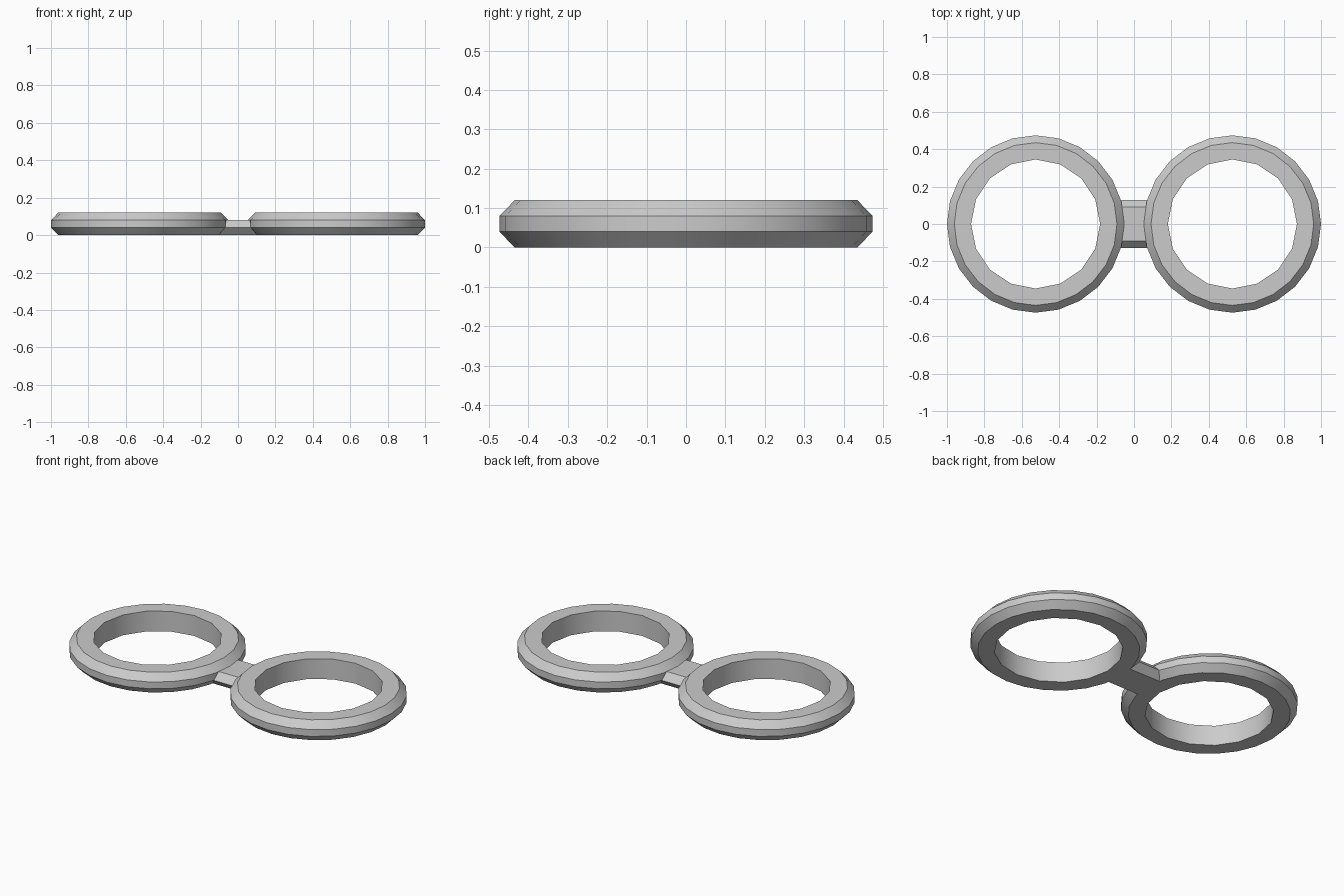
import bpy, bmesh
from math import cos, sin, tau

cube = bpy.data.objects.get("Cube")
if cube:
    bpy.data.objects.remove(cube)

HEIGHT, CHAMFER = 0.12, 0.04
OUTER, RIM, INNER = 0.474, 0.435, 0.345
CENTRE_X = 0.526

metal = bpy.data.materials.new("grey_metal")
metal.use_nodes = True
GREY = (0.6, 0.6, 0.6, 1)
metal.diffuse_color = GREY
metal.node_tree.nodes["Principled BSDF"].inputs["Base Color"].default_value = GREY


def finish(name, bm, x=0):
    bmesh.ops.recalc_face_normals(bm, faces=bm.faces)
    mesh = bpy.data.meshes.new(name)
    bm.to_mesh(mesh)
    bm.free()
    mesh.materials.append(metal)
    obj = bpy.data.objects.new(name, mesh)
    bpy.context.collection.objects.link(obj)
    obj.location.x = x
    bpy.ops.object.select_all(action="DESELECT")
    obj.select_set(True)
    bpy.context.view_layer.objects.active = obj
    bpy.ops.object.shade_smooth_by_angle(angle=tau / 12)


def circle(bm, radius, z, sides):
    return [bm.verts.new((radius * cos(tau * i / sides), radius * sin(tau * i / sides), z))
            for i in range(sides)]


def wall(bm, low, high):
    n = len(low)
    for i in range(n):
        j = (i + 1) % n
        bm.faces.new((low[i], low[j], high[j], high[i]))


def loop_edges(bm, loop):
    return [bm.edges.get((loop[i - 1], loop[i])) for i in range(len(loop))]


# Rings: chamfered 24-sided outside, 16-sided hole
def ring(name, x):
    bm = bmesh.new()
    profile = [(RIM, 0), (OUTER, CHAMFER), (OUTER, HEIGHT - CHAMFER), (RIM, HEIGHT)]
    outer = [circle(bm, r, z, 24) for r, z in profile]
    hole = [circle(bm, INNER, z, 16) for z in (0, HEIGHT)]
    for low, high in zip(outer, outer[1:]):
        wall(bm, low, high)
    wall(bm, *hole)
    # Flat annular caps
    for rim, inner in ((outer[0], hole[0]), (outer[-1], hole[1])):
        bmesh.ops.triangle_fill(bm, use_beauty=True,
                                edges=loop_edges(bm, rim) + loop_edges(bm, inner))
    finish(name, bm, x)


ring("left_ring", CENTRE_X)
ring("right_ring", -CENTRE_X)

# Bridge: hexagonal bar joining the rings
bm = bmesh.new()
section = [(-0.09, 0), (0.09, 0), (0.127, 0.04), (0.09, 0.08), (-0.09, 0.08), (-0.127, 0.04)]
ends = [[bm.verts.new((x, y, z)) for y, z in section] for x in (-0.11, 0.11)]
wall(bm, *ends)
for end in ends:
    bm.faces.new(end)
finish("bridge", bm)
